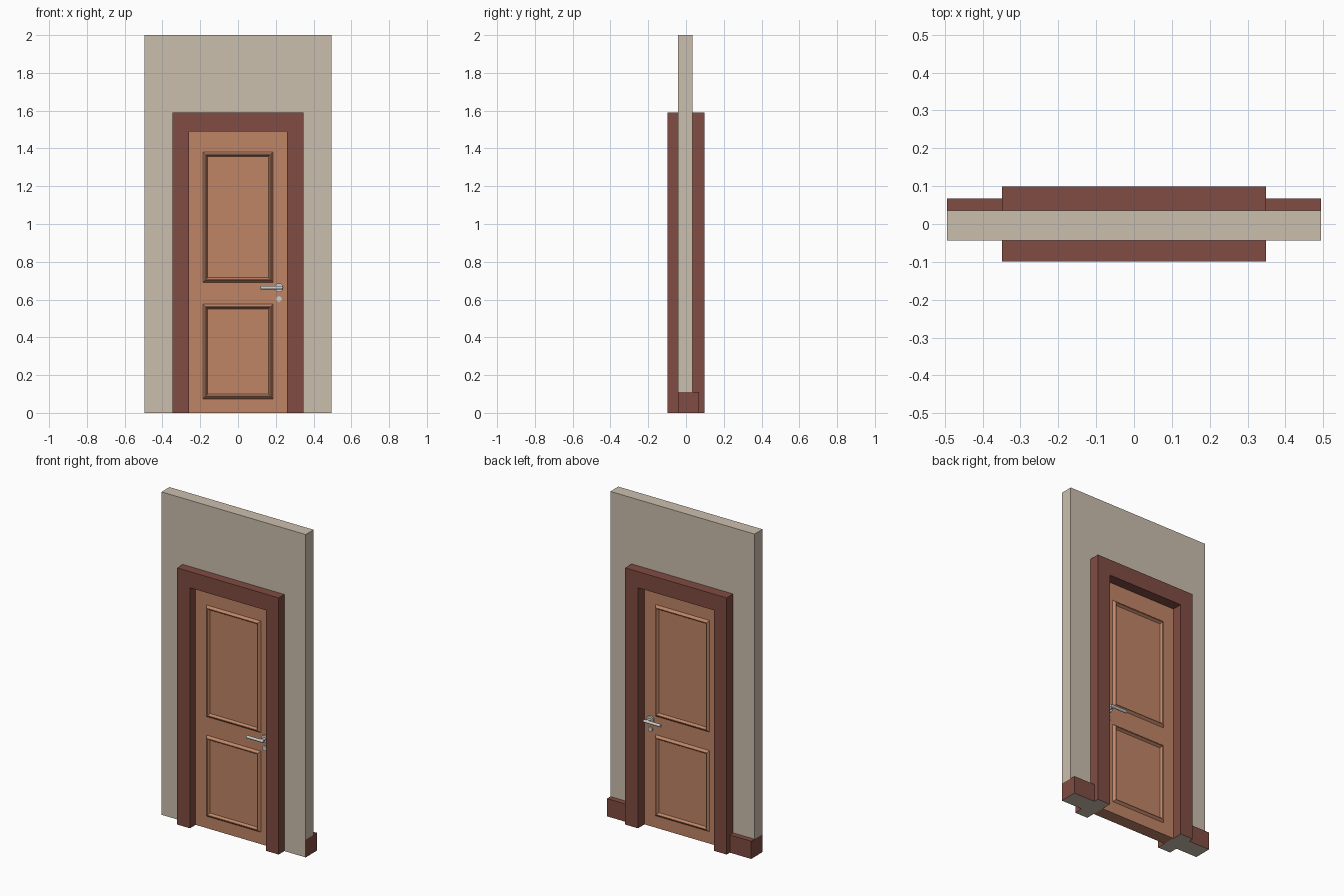
import bpy, bmesh, math
from mathutils import Matrix

if "Cube" in bpy.data.objects:
    bpy.data.objects.remove(bpy.data.objects["Cube"])


def material(name, rgb):
    m = bpy.data.materials.new(name)
    m.diffuse_color = (*rgb, 1)
    m.use_nodes = True
    m.node_tree.nodes["Principled BSDF"].inputs["Base Color"].default_value = m.diffuse_color
    return m


PLASTER = material("beige plaster", (0.60, 0.52, 0.42))
DARK = material("dark brown wood", (0.216, 0.072, 0.054))
LIGHT = material("light brown wood", (0.52, 0.23, 0.13))
METAL = material("brushed metal", (0.60, 0.60, 0.58))

YF, YB = -0.043, 0.035      # front and back of wall and door leaf


def finish(name, bm, mats, rule=None):
    bmesh.ops.recalc_face_normals(bm, faces=bm.faces)
    bm.normal_update()
    if rule:
        for f in bm.faces:
            f.material_index = rule(f.normal, f.calc_center_median())
    me = bpy.data.meshes.new(name)
    bm.to_mesh(me)
    bm.free()
    for m in mats:
        me.materials.append(m)
    ob = bpy.data.objects.new(name, me)
    bpy.context.collection.objects.link(ob)
    return ob


def extrude_xz(name, pts, y0, y1, mats, rule=None):
    """Extrude an outline in the xz plane from y0 to y1."""
    bm = bmesh.new()
    a = [bm.verts.new((x, y0, z)) for x, z in pts]
    b = [bm.verts.new((x, y1, z)) for x, z in pts]
    bm.faces.new(a)
    bm.faces.new(b)
    n = len(pts)
    for i in range(n):
        j = (i + 1) % n
        bm.faces.new((a[i], a[j], b[j], b[i]))
    return finish(name, bm, mats, rule)


def rect(x0, x1, z0, z1):
    return [(x0, z0), (x1, z0), (x1, z1), (x0, z1)]


def underside(n, c):
    return 1 if n.z < -0.9 and c.z < 0.001 else 0


# Wall with door opening; the ends are brown at skirting height
W, SK = 0.494, 0.11
extrude_xz("wall",
           [(-W, 0), (-0.34, 0), (-0.34, 1.58), (0.34, 1.58), (0.34, 0),
            (W, 0), (W, SK), (W, 2), (-W, 2), (-W, SK)],
           YF, YB, [PLASTER, DARK],
           lambda n, c: 1 if abs(n.x) > 0.9 and abs(c.x) > 0.4 and c.z < SK else 0)

# Door frame
extrude_xz("door_frame",
           [(-0.348, 0), (-0.26, 0), (-0.26, 1.49), (0.26, 1.49),
            (0.26, 0), (0.348, 0), (0.348, 1.59), (-0.348, 1.59)],
           -0.099, 0.099, [DARK, PLASTER], underside)

# Skirting boards on the back
for side, x0, x1 in (("left", -W, -0.345), ("right", 0.345, W)):
    extrude_xz("skirting_" + side, rect(x0, x1, 0, SK), YB, 0.068,
               [DARK, PLASTER], underside)

# Door leaf
extrude_xz("door_leaf", rect(-0.26, 0.26, 0, 1.49), YF, YB, [LIGHT])


def moulding(name, z0, z1, y, d):
    """Raised bead around a door panel; d is the outward y direction."""
    bm = bmesh.new()
    loops = []
    for inset, h in ((0, -0.001), (0.013, 0.014), (0.017, 0.014), (0.027, -0.001)):
        loops.append([bm.verts.new((x, y + d * h, z)) for x, z in
                      rect(-0.187 + inset, 0.187 - inset, z0 + inset, z1 - inset)])
    loops.append(loops[0])
    for p, q in zip(loops, loops[1:]):
        for i in range(4):
            j = (i + 1) % 4
            bm.faces.new((p[i], p[j], q[j], q[i]))
    finish(name, bm, [LIGHT])


def cylinder(bm, r, length, centre, axis, seg=20):
    rot = Matrix.Rotation(math.pi / 2, 4, 'X' if axis == 'y' else 'Y')
    bmesh.ops.create_cone(bm, cap_ends=True, segments=seg, radius1=r, radius2=r,
                          depth=length, matrix=Matrix.Translation(centre) @ rot)


# Mouldings and door furniture on both faces
for side, y, d in (("front", YF, -1), ("back", YB, 1)):
    moulding("upper_moulding_" + side, 0.69, 1.383, y, d)
    moulding("lower_moulding_" + side, 0.073, 0.577, y, d)

    bm = bmesh.new()
    cylinder(bm, 0.023, 0.010, (0.217, y + d * 0.004, 0.663), 'y')
    cylinder(bm, 0.009, 0.040, (0.217, y + d * 0.022, 0.663), 'y')
    cylinder(bm, 0.009, 0.115, (0.1775, y + d * 0.040, 0.663), 'x', 12)
    cylinder(bm, 0.015, 0.008, (0.217, y + d * 0.003, 0.603), 'y')
    ob = finish("handle_" + side, bm, [METAL])
    bpy.context.view_layer.objects.active = ob
    bpy.ops.object.select_all(action='DESELECT')
    ob.select_set(True)
    bpy.ops.object.shade_smooth_by_angle(angle=math.radians(35))
